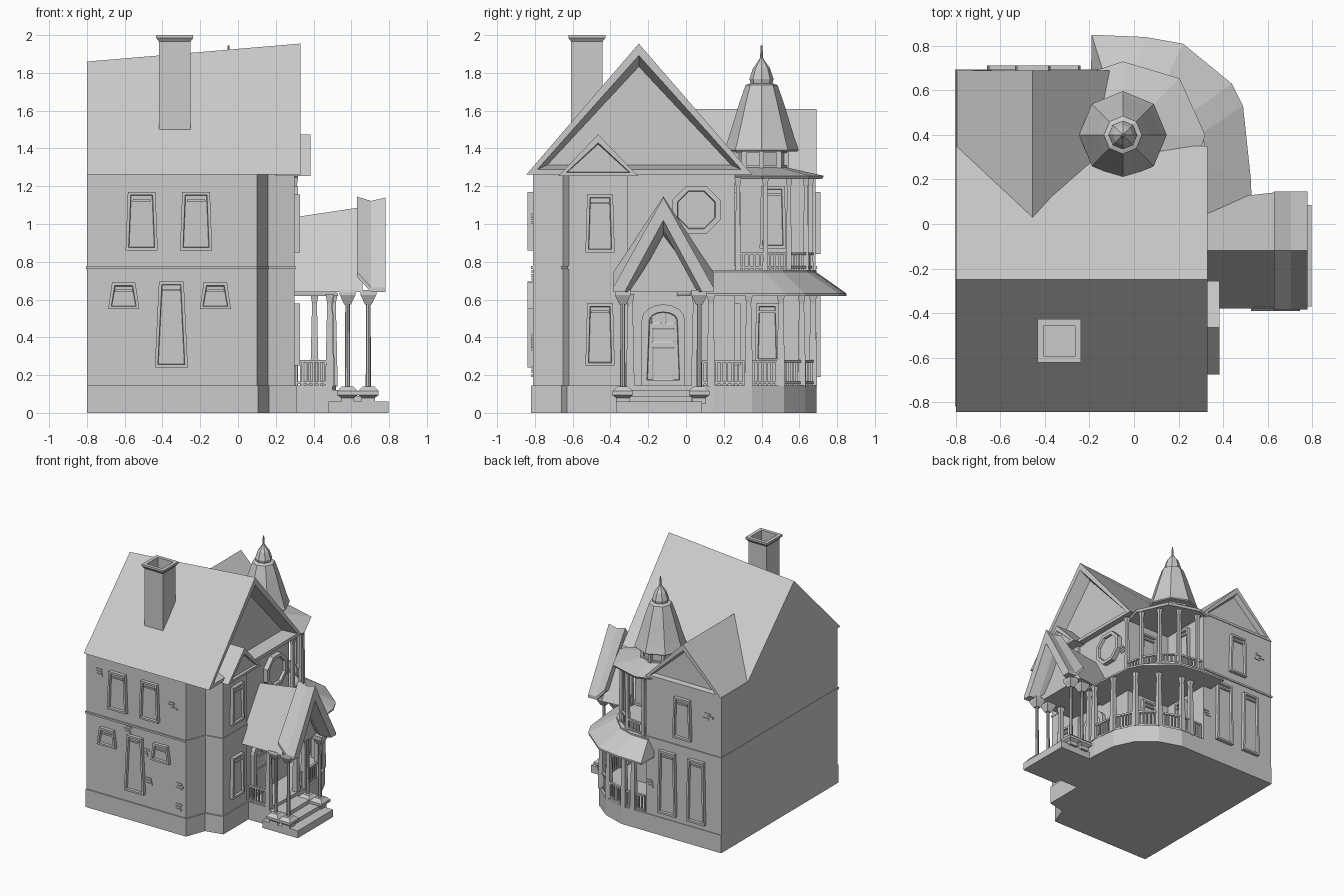
import bpy, bmesh, math, random
from mathutils import Vector

if "Cube" in bpy.data.objects:
    bpy.data.objects.remove(bpy.data.objects["Cube"])
random.seed(4)

# ---------- helpers ----------
def loft(bm, rings, insets=()):
    """Skin rings of points, cap both ends, optionally inset the last cap."""
    vs = [[bm.verts.new(p) for p in r] for r in rings]
    n = len(vs[0])
    fs = [bm.faces.new((a[i], a[(i + 1) % n], b[(i + 1) % n], b[i]))
          for a, b in zip(vs, vs[1:]) for i in range(n)]
    fs.append(bm.faces.new(vs[0]))
    cap = bm.faces.new(vs[-1])
    bmesh.ops.recalc_face_normals(bm, faces=fs + [cap])
    for t, d in insets:
        bmesh.ops.inset_individual(bm, faces=[cap], thickness=t, depth=-d)

def finish(bm, name):
    me = bpy.data.meshes.new(name)
    bm.to_mesh(me)
    bm.free()
    ob = bpy.data.objects.new(name, me)
    bpy.context.collection.objects.link(ob)
    return ob

def solid(name, rings, insets=()):
    bm = bmesh.new()
    loft(bm, rings, insets)
    return finish(bm, name)

def flat(pts, z):
    return [(x, y, z) for x, y in pts]

def ngon(cx, cy, r, z, n=8, off=0.0):
    return [(cx + r * math.cos(off + math.tau * i / n), cy + r * math.sin(off + math.tau * i / n), z)
            for i in range(n)]

def square(cx, cy, h, z):
    k = math.sqrt(2)
    return ngon(cx, cy, h * k, z, 4, math.pi / 4)

def box(bm, x0, x1, y0, y1, z0, z1):
    p = [(x0, y0), (x1, y0), (x1, y1), (x0, y1)]
    loft(bm, [flat(p, z0), flat(p, z1)])

def beam(bm, a, b, w, h):
    a, b = Vector((*a, 0)), Vector((*b, 0))
    s = (b - a).normalized().cross(Vector((0, 0, 1))) * w / 2
    return [[p + s + Vector((0, 0, h[0])), p - s + Vector((0, 0, h[0])),
             p - s + Vector((0, 0, h[1])), p + s + Vector((0, 0, h[1]))] for p in (a, b)]

def railing(name, path, z0, z1, step=0.028):
    bm = bmesh.new()
    for a, b in zip(path, path[1:]):
        for h in ((z0 + .008, z0 + .02), (z1 - .014, z1)):
            loft(bm, beam(bm, a, b, .018, h))
        va, vb = Vector(a), Vector(b)
        n = max(1, round((vb - va).length / step))
        for i in range(n + 1):
            p = va.lerp(vb, i / n)
            loft(bm, [square(p.x, p.y, .0055, z0), square(p.x, p.y, .0055, z1 - .005)])
    return finish(bm, name)

def on_wall(side, wall, u, v, n):
    return {'front': (u, wall - n, v), 'right': (wall + n, u, v), 'back': (u, wall + n, v)}[side]

def plaque(name, side, wall, outline, out=.028, insets=((.022, 0), (.004, .018))):
    return solid(name, [[on_wall(side, wall, u, v, n) for u, v in outline] for n in (-.01, out)], insets)

def window(name, side, wall, u, z0, z1, w, taper=.86):
    a, b = w / 2, w / 2 * taper
    plaque(name, side, wall, [(u - a, z0), (u + a, z0), (u + b, z1), (u - b, z1)])
    zm = z1 - .05
    plaque(name + "_lintel", side, wall, [(u - .05, zm), (u + .05, zm), (u + .045, zm + .012), (u - .045, zm + .012)], .022, ())

# ---------- foundation, walls, trim ----------
deck = [(.5, -.31), (.52, .15), (.5, .35), (.42, .52), (.28, .63), (.1, .69)]
base = [(-.8, -.82), (.105, -.82), (.165, -.66), (.31, -.63), (.31, -.31)] + deck + [(-.8, .69)]
solid("foundation", [flat(base, 0), flat(base, .145)])
plan = [(-.8, -.81), (.1, -.81), (.16, -.65), (.3, -.62), (.3, -.31), (.28, -.31),
        (.28, .26), (-.12, .26), (-.12, .685), (-.8, .685)]
solid("walls", [flat(plan, .14), flat(plan, 1.265)])
band = [(max(x * 1.012, -.805), y * 1.012) for x, y in plan]
solid("storey_band", [flat(band, .763), flat(band, .778)])

# ---------- main roofs ----------
def main_ring(x, ridge):
    return [(x, -.845, 1.262), (x, .35, 1.262), (x, -.25, ridge)]
solid("main_roof", [main_ring(-.8, 1.86), main_ring(.33, 1.955)], ((.063, 0), (.058, .1)))
solid("back_gable", [[(-.8, y, 1.26), (-.11, y, 1.26), (-.455, y, 1.61)] for y in (-.05, .69)],
      ((.05, 0), (.02, .04)))
solid("bay_gable", [[(x, -.675, 1.255), (x, -.255, 1.255), (x, -.465, 1.475)] for x in (.2, .385)],
      ((.045, 0), (.008, .02)))

# ---------- chimney ----------
solid("chimney", [square(-.335, -.525, h, z) for h, z in
                  ((.083, 1.4), (.083, 1.965), (.098, 1.985), (.098, 2), (.07, 2), (.07, 1.88))])

# ---------- corner turret ----------
tc = (-.05, .4)
radii = (.37, .36, .33, .35, .3, .3, .3, .4)
def eave(k, z):
    return [(tc[0] + r * k * math.cos(i * math.pi / 4), tc[1] + r * k * math.sin(i * math.pi / 4), z)
            for i, r in enumerate(radii)]
solid("turret_eave", [eave(.97, 1.238), eave(1, 1.255), ngon(*tc, .13, 1.30)])
solid("turret_drum", [ngon(*tc, .125, 1.26), ngon(*tc, .125, 1.40)])
bm = bmesh.new()
for x, y, z in ngon(*tc, .132, 0):
    loft(bm, [square(x, y, .013, 1.28), square(x, y, .013, 1.395)])
for z0, z1 in ((1.285, 1.31), (1.375, 1.395)):
    loft(bm, [ngon(*tc, .14, z0), ngon(*tc, .14, z1)])
finish(bm, "turret_drum_posts")
bell = [(.19, 1.385), (.197, 1.392), (.175, 1.455), (.15, 1.535), (.118, 1.64), (.085, 1.735), (.058, 1.745),
        (.064, 1.768), (.045, 1.825), (.018, 1.862), (.008, 1.88), (.005, 1.945)]
solid("turret_bell_roof", [ngon(*tc, r, z) for r, z in bell])

# ---------- wraparound porch roof and balcony ----------
outer = [(.27, -.05), (.53, .02), (.525, .2), (.49, .53), (.44, .63), (.22, .81), (.05, .84), (-.19, .85), (-.2, .3)]
inner = [(.27, -.05), (.33, .05), (.33, .25), (.31, .41), (.27, .51), (.14, .64), (.02, .68), (-.14, .69), (-.2, .3)]
solid("porch_skirt_roof", [flat(outer, .618), flat(outer, .632), flat(inner, .745), flat(inner, .757)])
balcony = [(.3, .275), (.275, .42), (.2, .545), (.08, .635), (-.12, .665)]
railing("balcony_railing", balcony, .757, .85)
bm = bmesh.new()
for x, y in balcony[:-1] + [(-.08, .66)]:
    loft(bm, [square(x, y, h, z) for h, z in ((.014, .755), (.011, 1.15), (.011, 1.2), (.018, 1.245))])
finish(bm, "balcony_posts")

# ---------- ground-floor porch ----------
edge = [(x - .015, y - .018) for x, y in deck[1:]] + [(-.1, .672)]
railing("porch_railing", [(.485, .09)] + edge, .145, .28)
railing("porch_front_railing", [(.31, -.3), (.49, -.3)], .145, .28)
bm = bmesh.new()
for x, y in [(.485, -.295), (.49, .05)] + edge[:-1] + [(.0, .672)]:
    loft(bm, [square(x, y, h, z) for h, z in ((.022, .14), (.02, .28), (.013, .58), (.022, .63))])
finish(bm, "porch_posts")

# ---------- entrance gable, steps, columns, door ----------
cy = -.12
solid("entry_roof", [[(x, -.38, .64), (x, yb, .64), (x, cy, r)] for x, yb, r in ((.26, .1, 1.03), (.66, .145, 1.09))])
def hood(x, e, ridge, leg, apex):
    h = .265
    return [(x, cy - h, e), (x, cy, ridge), (x, cy + h, e), (x, cy + h, e - .025), (x, cy + leg, e - .025),
            (x, cy, apex), (x, cy - leg, e - .025), (x, cy - h, e - .025)]
solid("entry_hood", [hood(.63, .745, 1.145, .15, .92), hood(.705, .665, 1.122, .18, .97), hood(.78, .665, 1.14, .205, 1.02)])

bm = bmesh.new()
box(bm, .48, .798, -.37, .085, 0, .06)
box(bm, .48, .715, -.31, .03, .055, .09)
box(bm, .48, .63, -.31, .03, .085, .12)
finish(bm, "entry_steps")
bm = bmesh.new()
for x in (.58, .69):
    for y in (cy - .215, cy + .19):
        loft(bm, [square(x, y, h, z) for h, z in ((.035, .05), (.035, .08), (.055, .095), (.055, .115), (.03, .14))])
        loft(bm, [ngon(x, y, r, z) for r, z in ((.014, .13), (.012, .58))])
        loft(bm, [square(x, y, h, z) for h, z in ((.018, .575), (.042, .625), (.042, .65))])
finish(bm, "entry_columns")

arch = [(cy - .115, .145), (cy + .115, .145)] + \
       [(cy + .115 * math.cos(a), .49 + .085 * math.sin(a)) for a in [i * math.pi / 8 for i in range(9)]]
plaque("front_door", 'right', .28, arch, .03, ((.04, 0), (.004, .02)))
for i, (u, z0, z1) in enumerate(((-.036, .47, .54), (.036, .47, .54), (0, .17, .35), (0, .37, .45))):
    w = .028 if i < 2 else .06
    plaque("door_panel", 'right', .28, [(cy + u - w, z0), (cy + u + w, z0), (cy + u + w, z1), (cy + u - w, z1)],
           .018, ((.012, .005),))

# ---------- windows ----------
for u in (-.51, -.222):
    window("front_upper_window", 'front', -.81, u, .86, 1.17, .17)
for u in (-.605, -.12):
    window("front_small_window", 'front', -.81, u, .55, .69, .165, .75)
window("front_tall_window", 'front', -.81, -.353, .24, .695, .175, .75)
for z0, z1 in ((.85, 1.155), (.25, .58)):
    window("bay_window", 'right', .3, -.455, z0, z1, .155, .88)
for u in (-.58, -.32):
    window("back_lower_window", 'back', .685, u, .19, .7, .16, .88)
window("back_upper_window", 'back', .685, -.455, .84, 1.17, .16, .88)
window("balcony_door", 'right', -.12, .46, .87, 1.2, .14, .9)
window("porch_window", 'right', -.12, .43, .27, .58, .13, .9)
window("balcony_inner_window", 'back', .26, .08, .78, 1.17, .16, .9)
window("porch_inner_window", 'back', .26, .08, .25, .58, .15, .9)
plaque("octagon_window", 'right', .28,
       [(.055 + u, 1.075 + v) for u, v, _ in ngon(0, 0, .137, 0, 8, math.pi / 8)], .038, ((.028, 0), (.004, .02)))

# ---------- scattered raised bricks ----------
bm = bmesh.new()
spots = [('front', -.81, u, v) for u, v in ((-.41, .7), (-.25, .56), (-.25, .33), (.05, .36), (.05, .19), (-.7, 1.1), (-.02, 1.0))]
spots += [('back', .685, -.17, .37), ('back', .685, -.68, 1.05), ('right', .28, .2, .98)]
for side, wall, u, v in spots:
    for k in range(3):
        s = u + random.uniform(-.025, .025)
        z = v + k * .02
        o = [(s - .025, z), (s + .025, z), (s + .025, z + .016), (s - .025, z + .016)]
        loft(bm, [[on_wall(side, wall, a, b, n) for a, b in o] for n in (-.005, .007)])
finish(bm, "raised_bricks")
